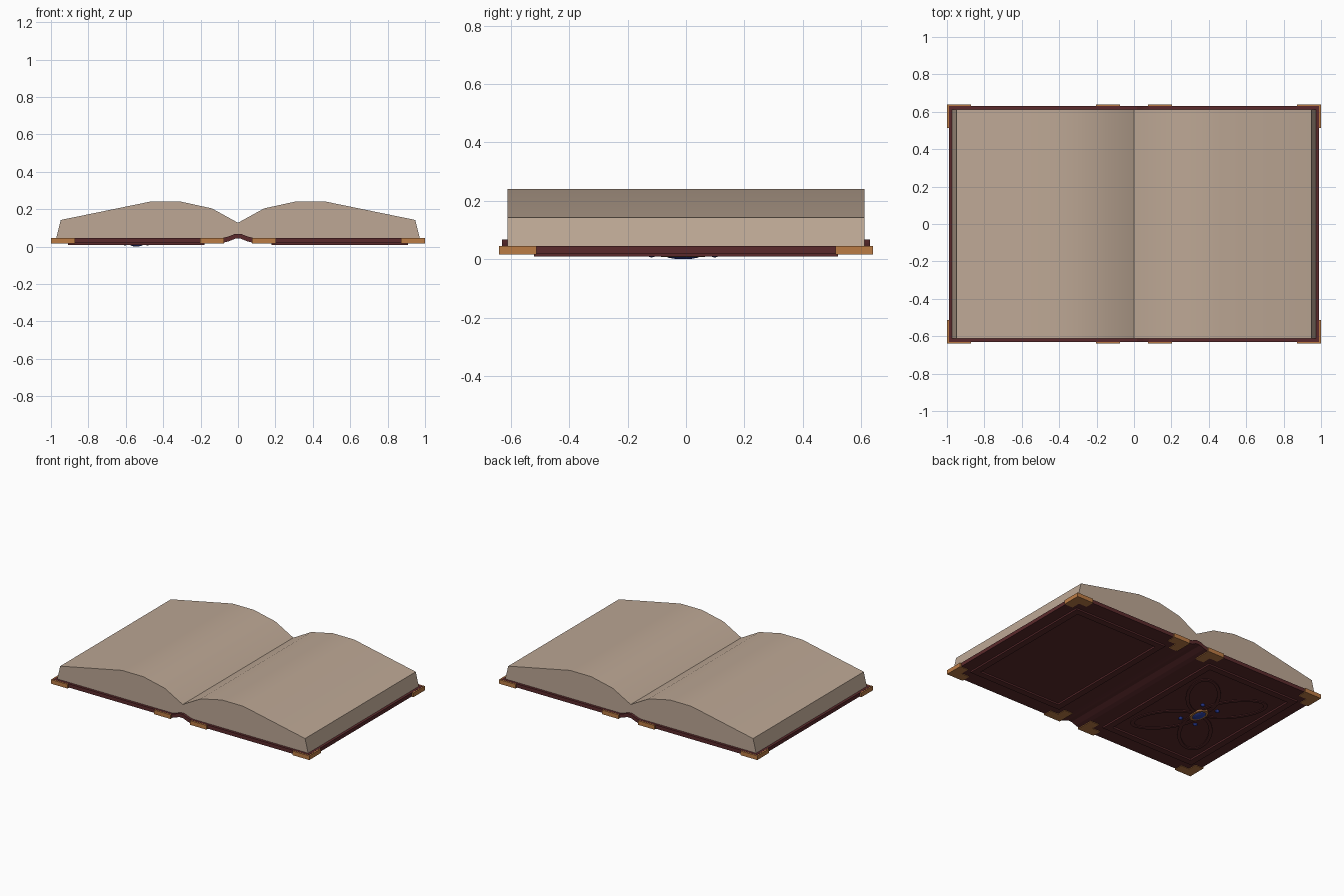
import bpy, bmesh, math
from mathutils import Vector, Matrix

if "Cube" in bpy.data.objects:
    bpy.data.objects.remove(bpy.data.objects["Cube"])


def material(name, col):
    m = bpy.data.materials.new(name)
    m.diffuse_color = (*col, 1)
    m.use_nodes = True
    m.node_tree.nodes["Principled BSDF"].inputs["Base Color"].default_value = m.diffuse_color
    return m


LEATHER = material("dark red leather", (0.105, 0.023, 0.025))
PAPER = material("aged paper", (0.51, 0.39, 0.30))
BRASS = material("brass", (0.50, 0.20, 0.06))
BLUE = material("blue gem", (0.03, 0.06, 0.42))


def finish(name, bm, mat):
    bmesh.ops.recalc_face_normals(bm, faces=bm.faces[:])
    me = bpy.data.meshes.new(name)
    bm.to_mesh(me)
    bm.free()
    me.materials.append(mat)
    ob = bpy.data.objects.new(name, me)
    bpy.context.collection.objects.link(ob)
    return ob


def prism(name, pts, a, b, mat, axis="z"):
    """Extrude a 2D outline between a and b along y or z."""
    place = (lambda u, v, t: (u, v, t)) if axis == "z" else (lambda u, v, t: (u, t, v))
    bm = bmesh.new()
    lo = [bm.verts.new(place(u, v, a)) for u, v in pts]
    hi = [bm.verts.new(place(u, v, b)) for u, v in pts]
    bm.faces.new(lo)
    bm.faces.new(hi)
    for i in range(len(pts)):
        j = (i + 1) % len(pts)
        bm.faces.new((lo[i], lo[j], hi[j], hi[i]))
    return finish(name, bm, mat)


def ring(name, outer, inner, a, b, mat):
    """Flat band between two outlines of equal length."""
    bm = bmesh.new()
    loops = [[bm.verts.new((x, y, z)) for x, y in pts]
             for pts, z in ((outer, a), (outer, b), (inner, b), (inner, a))]
    n = len(outer)
    for k in range(4):
        p, q = loops[k], loops[(k + 1) % 4]
        for i in range(n):
            j = (i + 1) % n
            bm.faces.new((p[i], p[j], q[j], q[i]))
    return finish(name, bm, mat)


def rect(x0, x1, y0, y1):
    return [(x0, y0), (x1, y0), (x1, y1), (x0, y1)]


def ellipse(cx, cy, rx, ry, turn=0, n=32):
    rot = Matrix.Rotation(turn, 2)
    out = []
    for i in range(n):
        t = math.tau * i / n
        p = rot @ Vector((rx * math.cos(t), ry * math.sin(t)))
        out.append((cx + p.x, cy + p.y))
    return out


def gem(name, x, y, z, rx, ry, rz):
    bm = bmesh.new()
    bmesh.ops.create_uvsphere(bm, u_segments=12, v_segments=6, radius=1)
    bmesh.ops.scale(bm, vec=(rx, ry, rz), verts=bm.verts)
    bmesh.ops.translate(bm, vec=(x, y, z), verts=bm.verts)
    return finish(name, bm, BLUE)


# Page block: one open-book profile, mirrored about the gutter
half = [(0.14, 0.204), (0.305, 0.24), (0.47, 0.24), (0.948, 0.142), (0.972, 0.045), (0.08, 0.045)]
profile = [(0, 0.127)] + half + [(0, 0.068)] + [(-x, z) for x, z in reversed(half)]
pages = prism("pages", profile, -0.612, 0.612, PAPER, "y")
bpy.context.view_layer.objects.active = pages
pages.select_set(True)
bpy.ops.object.shade_smooth_by_angle(angle=math.radians(30))
pages.select_set(False)

# Arched spine strip
arch = [(-0.08, 0.02), (-0.05, 0.028), (-0.015, 0.042), (0.015, 0.042), (0.05, 0.028), (0.08, 0.02)]
prism("spine", arch + [(x, z + 0.026) for x, z in reversed(arch)], -0.63, 0.63, LEATHER, "y")

# Cover boards, raised frames and brass corner brackets
for s, side in ((-1, "left"), (1, "right")):
    prism(side + "_cover", rect(s * 0.08, s * 0.99, -0.63, 0.63), 0.02, 0.046, LEATHER)
    ring(side + "_cover_frame",
         rect(s * 0.18, s * 0.908, -0.52, 0.52),
         rect(s * 0.225, s * 0.863, -0.475, 0.475), 0.009, 0.021, LEATHER)
    for t, end in ((-1, "front"), (1, "back")):
        for x0, d, where in ((1.0, -1, "outer"), (0.075, 1, "spine")):
            L, w = 0.128, 0.065
            shape = [(0, 0), (L, 0), (L, w), (w, w), (w, L), (0, L)]
            # spine brackets stay under the board along their inner leg
            prism(f"{side}_{end}_{where}_bracket",
                  [(s * (x0 + d * u), t * (0.64 - v)) for u, v in shape],
                  0.016, 0.045, BRASS)

# Flower ornament on the left cover: four overlapping petal rings
CX, CY = -0.543, -0.01
for sx in (-1, 1):
    for sy in (-1, 1):
        ang = math.atan2(sy * 0.24, sx * 0.17)
        px, py = CX + sx * 0.125, CY + sy * 0.19
        ring("petal", ellipse(px, py, 0.22, 0.11, ang), ellipse(px, py, 0.195, 0.087, ang),
             0.015, 0.021, LEATHER)
        gem("small_gem", CX + sx * 0.06, CY + sy * 0.108, 0.015, 0.015, 0.015, 0.009)

# Central gem in a brass mount
prism("gem_mount", ellipse(CX, CY, 0.045, 0.075, 0, 20), 0.008, 0.021, BRASS)
gem("central_gem", CX, CY, 0.01, 0.034, 0.058, 0.01)
